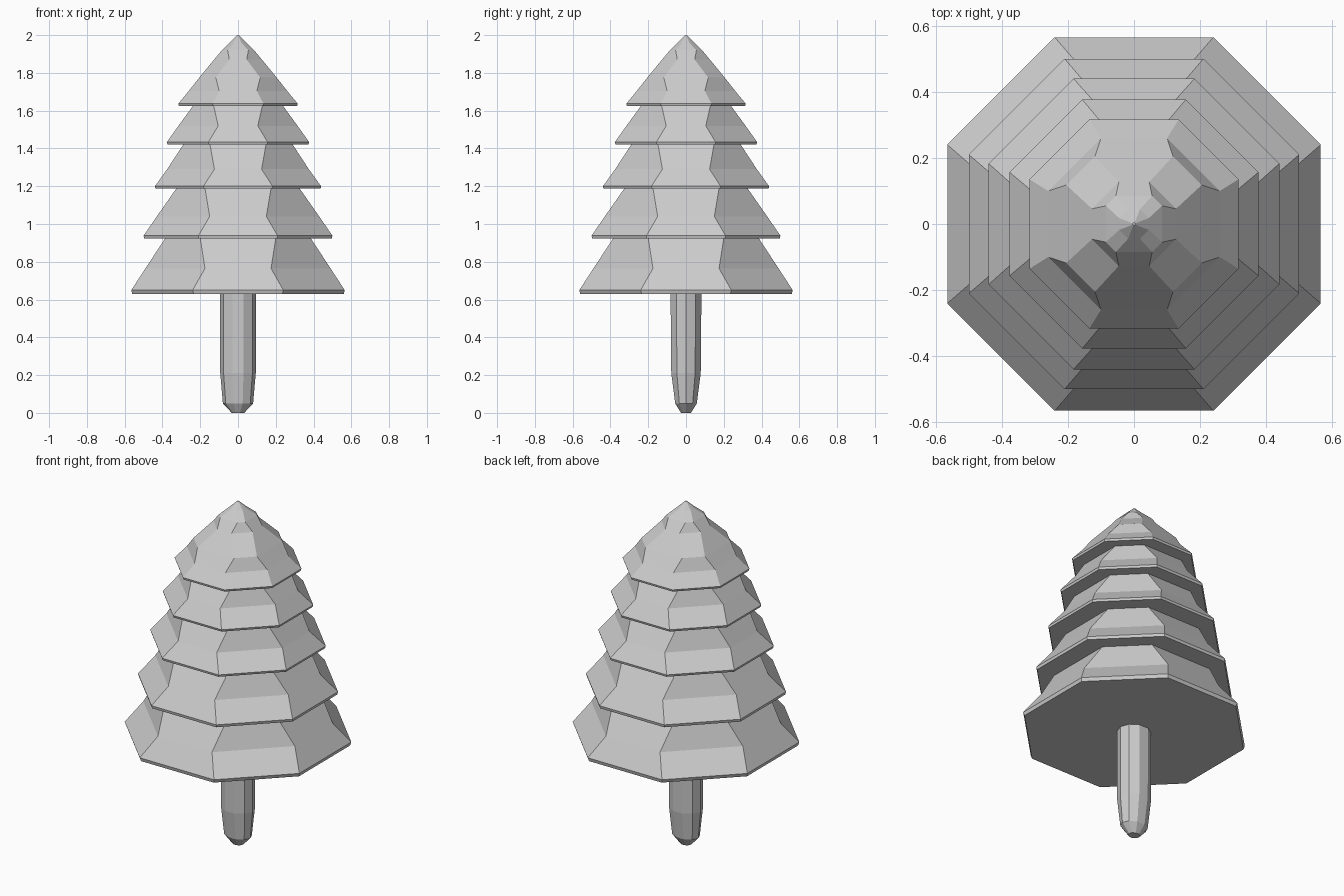
import bpy, bmesh
from math import cos, sin, pi

if "Cube" in bpy.data.objects:
    bpy.data.objects.remove(bpy.data.objects["Cube"])


def loft(name, rings):
    """Skin a stack of equal-length point rings and cap both ends."""
    bm = bmesh.new()
    rows = [[bm.verts.new(p) for p in ring] for ring in rings]
    n = len(rows[0])
    for lo, hi in zip(rows, rows[1:]):
        for i in range(n):
            j = (i + 1) % n
            bm.faces.new((lo[i], lo[j], hi[j], hi[i]))
    bm.faces.new(rows[0][::-1])
    bm.faces.new(rows[-1])
    bmesh.ops.recalc_face_normals(bm, faces=bm.faces)
    mesh = bpy.data.meshes.new(name)
    bm.to_mesh(mesh)
    bm.free()
    ob = bpy.data.objects.new(name, mesh)
    bpy.context.collection.objects.link(ob)
    return ob


def octagon(a, w, z):
    """Eight-sided ring: a = distance to straight sides, w = their half width."""
    return [(a, -w, z), (a, w, z), (w, a, z), (-w, a, z),
            (-a, w, z), (-a, -w, z), (-w, -a, z), (w, -a, z)]


# Foliage tiers: (distance, half width, height) from the rim upwards
tiers = [
    [(.56, .235, .63), (.565, .24, .65), (.49, .175, .765), (.385, .20, .925)],
    [(.497, .207, .922), (.50, .21, .938), (.43, .15, 1.04), (.325, .175, 1.19)],
    [(.437, .18, 1.187), (.44, .183, 1.20), (.375, .125, 1.29), (.29, .148, 1.42)],
    [(.373, .155, 1.42), (.377, .157, 1.433), (.315, .105, 1.52), (.235, .13, 1.63)],
    [(.313, .132, 1.625), (.316, .135, 1.637), (.26, .10, 1.705), (.205, .118, 1.775),
     (.127, .046, 1.87), (.085, .055, 1.92), (.045, .018, 1.96), (.004, .002, 2.0)],
]
for i, profile in enumerate(tiers):
    loft(f"foliage_tier_{i + 1}", [octagon(*p) for p in profile])

# Trunk: slightly oval, tapering to a blunt foot (x radius, y radius, height)
trunk = [(.033, .028, 0), (.08, .06, .05), (.094, .082, .21), (.094, .086, .635)]
loft("trunk", [[(rx * cos(2 * pi * k / 10), ry * sin(2 * pi * k / 10), z)
                for k in range(10)] for rx, ry, z in trunk])
